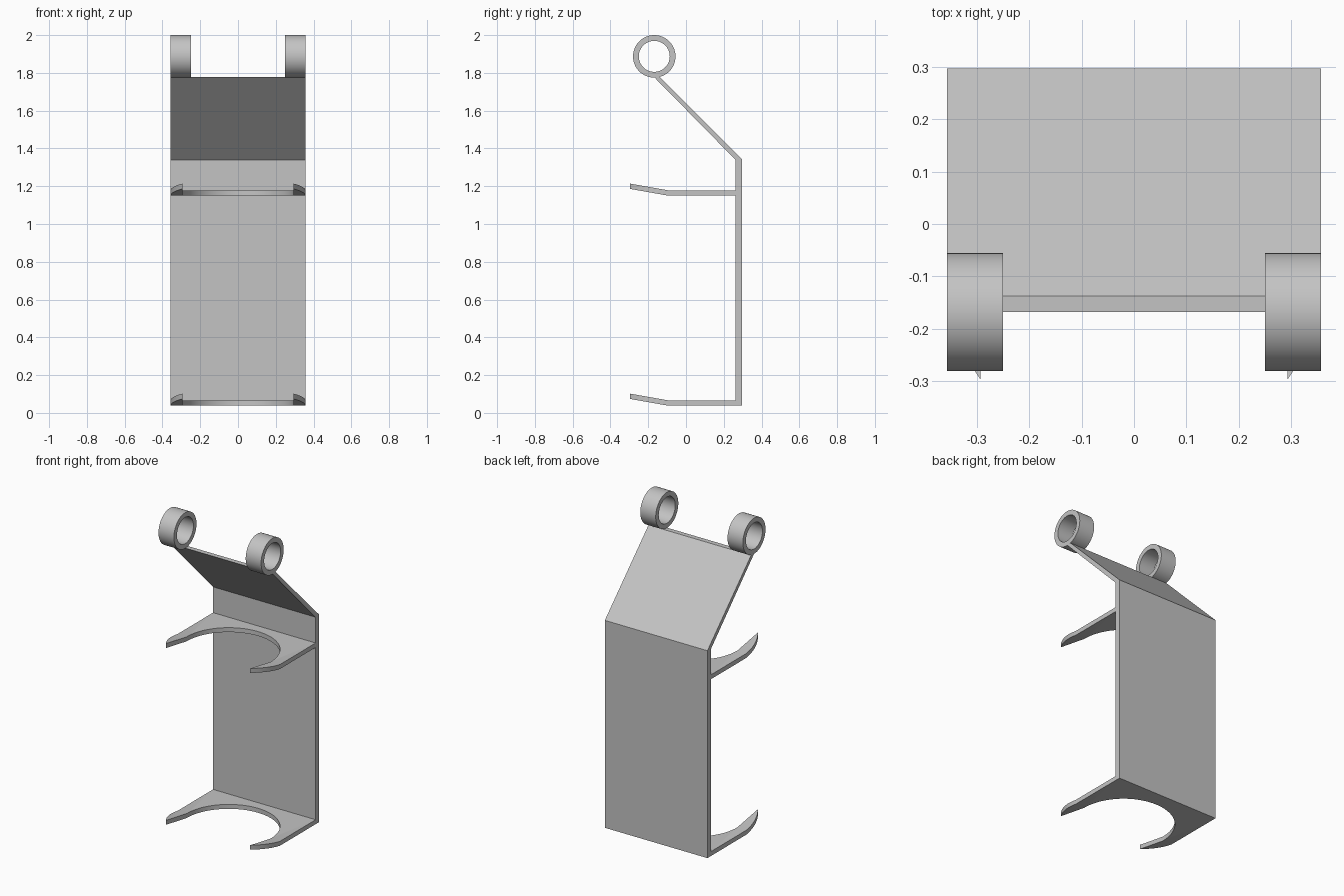
import bpy, bmesh, math
from mathutils import Vector

cube = bpy.data.objects.get("Cube")
if cube:
    bpy.data.objects.remove(cube, do_unlink=True)

W = 0.357          # half width of the whole rack
INNER = 0.293      # cutout radius of the holders
BEND_Y = -0.093    # where holder arms start to rise
PLATE_Y = 0.262    # front of the back plate
BACK_Y = 0.297
RISE = math.tan(math.radians(10))

grey = bpy.data.materials.new("plain grey")
grey.use_nodes = True
colour = (0.55, 0.55, 0.55, 1)
grey.diffuse_color = colour
grey.node_tree.nodes["Principled BSDF"].inputs["Base Color"].default_value = colour


def extruded(name, polygons, offset):
    """Weld flat polygons into a sheet and extrude it by offset."""
    bm = bmesh.new()
    for poly in polygons:
        bm.faces.new([bm.verts.new(p) for p in poly])
    bmesh.ops.remove_doubles(bm, verts=bm.verts[:], dist=1e-5)
    ext = bmesh.ops.extrude_face_region(bm, geom=bm.faces[:], use_keep_orig=True)
    moved = [g for g in ext["geom"] if isinstance(g, bmesh.types.BMVert)]
    bmesh.ops.translate(bm, verts=moved, vec=Vector(offset))
    bmesh.ops.recalc_face_normals(bm, faces=bm.faces[:])
    mesh = bpy.data.meshes.new(name)
    bm.to_mesh(mesh)
    bm.free()
    mesh.materials.append(grey)
    obj = bpy.data.objects.new(name, mesh)
    bpy.context.collection.objects.link(obj)
    return obj


def smooth(obj):
    bpy.ops.object.select_all(action="DESELECT")
    obj.select_set(True)
    bpy.context.view_layer.objects.active = obj
    bpy.ops.object.shade_smooth_by_angle(angle=math.radians(25))


# Back plate with forward-leaning upper panel
profile = [(PLATE_Y, 0.038), (BACK_Y, 0.038), (BACK_Y, 1.343),
           (-0.137, 1.777), (-0.168, 1.777), (PLATE_Y, 1.34)]
extruded("back_plate", [[(-W, y, z) for y, z in profile]], (2 * W, 0, 0))


# Holder shelf: flat part with a round cutout and two rising pointed arms
def holder(name, z):
    arc = [math.pi * i / 40 for i in range(41)]
    flat = [(-W, BEND_Y, z), (-W, PLATE_Y, z), (W, PLATE_Y, z), (W, BEND_Y, z)]
    flat += [(INNER * math.cos(a), BEND_Y + INNER * math.sin(a), z) for a in arc]
    polygons = [flat]
    tip = math.acos(INNER / W)
    for side in (-1, 1):
        arm = [(side * INNER, BEND_Y, z)]
        for i in range(13):
            a = tip * i / 12
            d = W * math.sin(a)
            arm.append((side * W * math.cos(a), BEND_Y - d, z + d * RISE))
        polygons.append(arm)
    smooth(extruded(name, polygons, (0, 0, 0.028)))


holder("lower_holder", 0.038)
holder("upper_holder", 1.15)


# Hanging rings at the two top corners
def ring(name, x0, x1, segments=64):
    centre_y, centre_z, outer, inner = -0.168, 1.8875, 0.1125, 0.082
    quads = []
    for i in range(segments):
        a, b = (2 * math.pi * k / segments for k in (i, i + 1))
        quads.append([(x0, centre_y + r * math.cos(t), centre_z + r * math.sin(t))
                      for r, t in ((inner, a), (outer, a), (outer, b), (inner, b))])
    smooth(extruded(name, quads, (x1 - x0, 0, 0)))


ring("right_ring", -W, -0.25)
ring("left_ring", 0.25, W)
